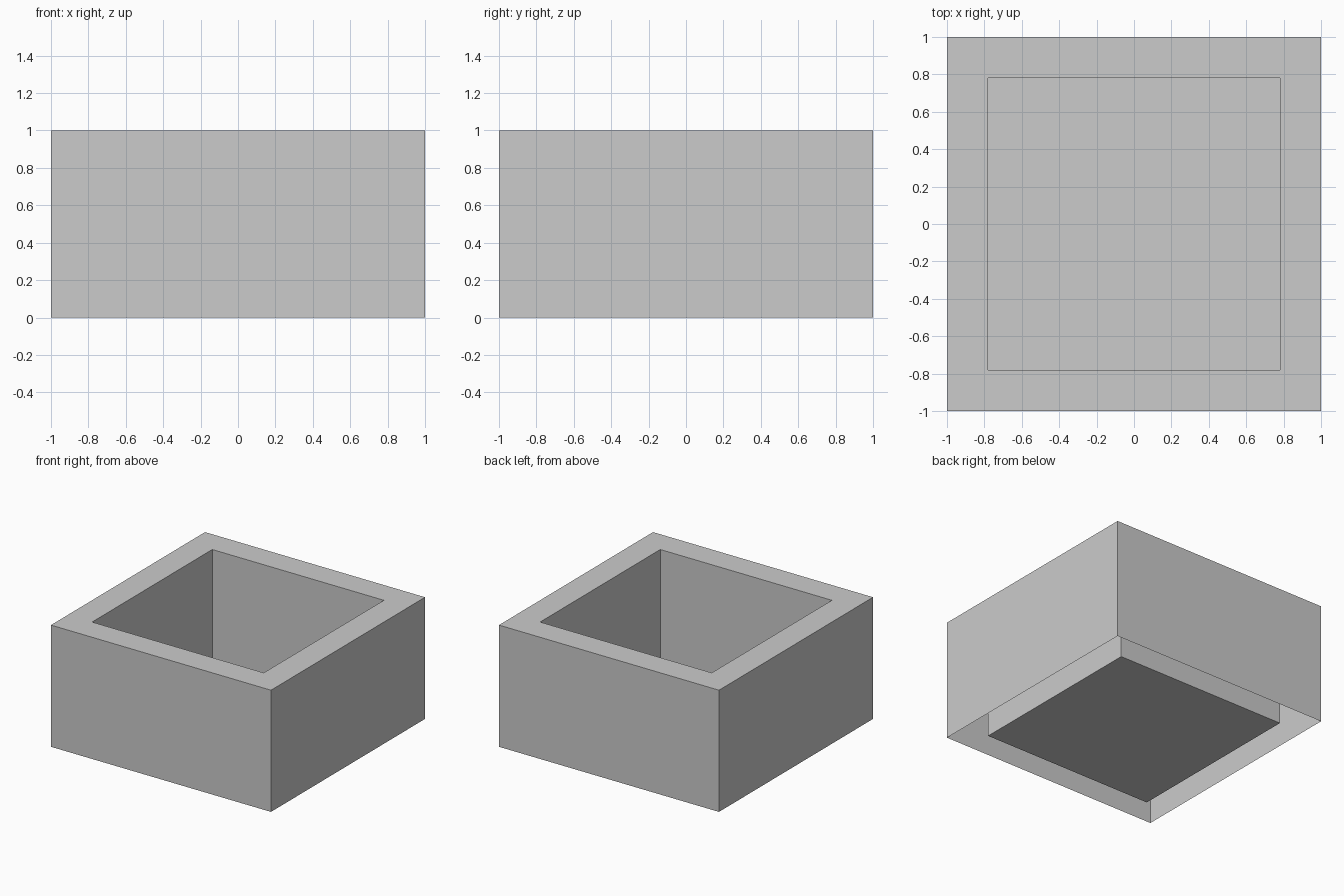
import bpy
import bmesh
from mathutils import Matrix, Vector

if "Cube" in bpy.data.objects:
    bpy.data.objects.remove(bpy.data.objects["Cube"])

HEIGHT = 1.0
RIM = 0.22

bm = bmesh.new()

# Outer block, 2 x 2 x 1, standing on the ground
bmesh.ops.create_cube(bm, size=1.0, matrix=Matrix.Translation((0, 0, HEIGHT / 2)) @ Matrix.Diagonal((2, 2, HEIGHT, 1)))
bm.normal_update()
top = max(bm.faces, key=lambda f: f.calc_center_median().z)
bottom = min(bm.faces, key=lambda f: f.calc_center_median().z)

# Underside is open between the outer and inner walls
bmesh.ops.delete(bm, geom=[bottom], context='FACES_ONLY')

# Flat rim, then the well pushed down to a floor at ground level
bmesh.ops.inset_region(bm, faces=[top], thickness=RIM, use_even_offset=True)
floor = bmesh.ops.extrude_discrete_faces(bm, faces=[top])["faces"][0]
bmesh.ops.translate(bm, verts=floor.verts[:], vec=Vector((0, 0, -HEIGHT)))
bm.normal_update()

mesh = bpy.data.meshes.new("square_planter")
bm.to_mesh(mesh)
bm.free()
planter = bpy.data.objects.new("square_planter", mesh)
bpy.context.collection.objects.link(planter)
